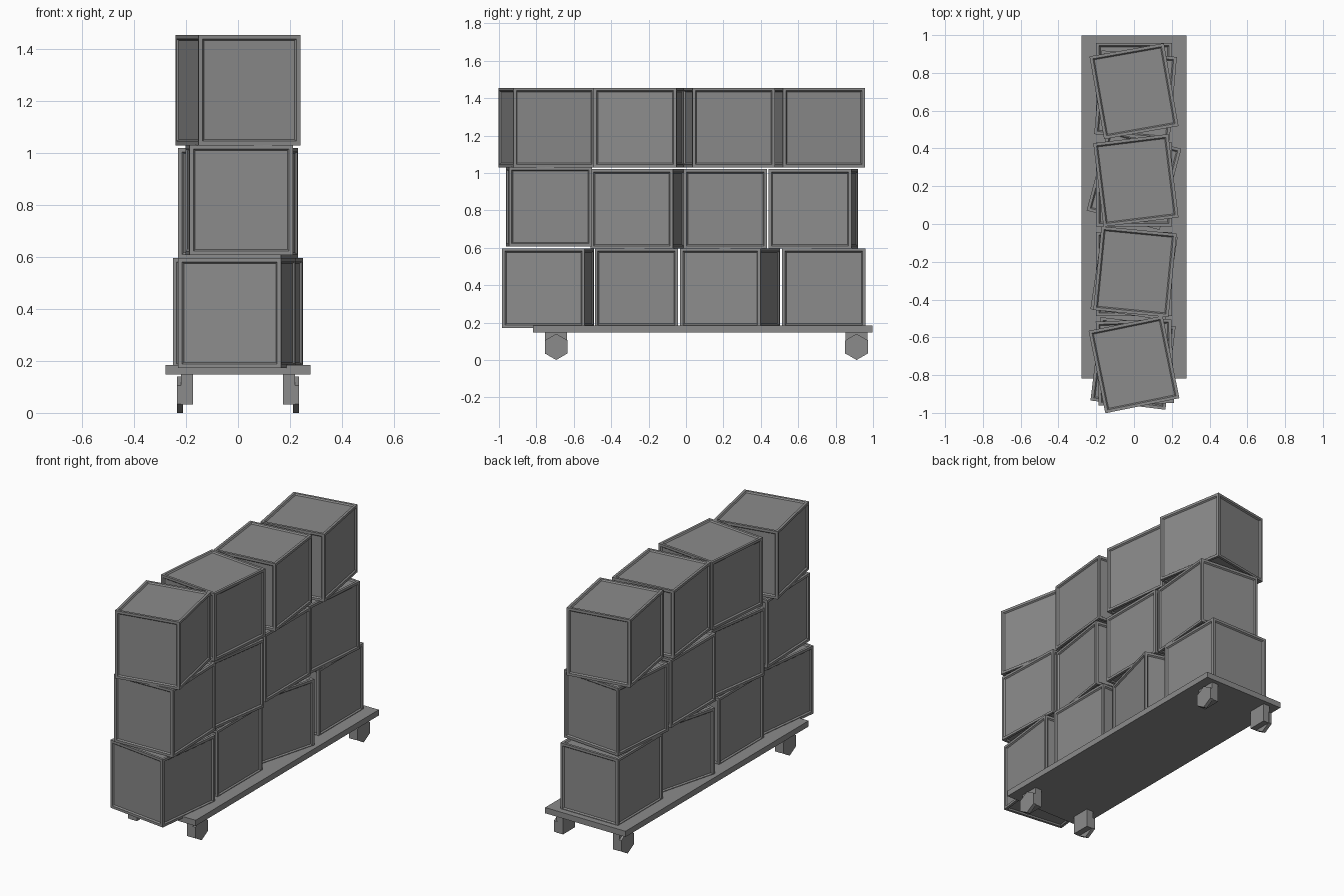
import bpy, bmesh
from math import radians, pi
from mathutils import Matrix, Vector

if "Cube" in bpy.data.objects:
    bpy.data.objects.remove(bpy.data.objects["Cube"])

# Dark grey paint for every part
dark = bpy.data.materials.new("dark_grey")
dark.diffuse_color = (0.26, 0.26, 0.26, 1)
dark.use_nodes = True
dark.node_tree.nodes["Principled BSDF"].inputs["Base Color"].default_value = dark.diffuse_color


def finish(bm, name):
    mesh = bpy.data.meshes.new(name)
    bmesh.ops.recalc_face_normals(bm, faces=bm.faces)
    bm.to_mesh(mesh)
    bm.free()
    mesh.materials.append(dark)
    obj = bpy.data.objects.new(name, mesh)
    bpy.context.collection.objects.link(obj)
    return obj


def cuboid(bm, size, loc=(0, 0, 0)):
    m = Matrix.Translation(loc) @ Matrix.Diagonal((*size, 1))
    bmesh.ops.create_cube(bm, size=1, matrix=m)


# Crate mesh: a cuboid with a recessed panel in every face
def crate_mesh():
    bm = bmesh.new()
    cuboid(bm, (0.40, 0.445, 0.425))
    panels = bm.faces[:]
    bmesh.ops.inset_individual(bm, faces=panels, thickness=0.022, depth=0)
    bmesh.ops.inset_individual(bm, faces=panels, thickness=0.009, depth=-0.008)
    mesh = bpy.data.meshes.new("crate")
    bm.to_mesh(mesh)
    bm.free()
    mesh.materials.append(dark)
    return mesh


# Stacked crates: (x, y, bottom z, turn in degrees)
ROWS = {
    "bottom": [(-0.005, -0.738, 0.172, -7), (0, -0.265, 0.172, 0),
               (0, 0.235, 0.172, -15), (0, 0.737, 0.172, 0)],
    "middle": [(0.005, -0.732, 0.607, 2), (0, -0.26, 0.595, -8.5),
               (0, 0.21, 0.595, 0), (0.008, 0.68, 0.595, -5)],
    "top": [(0, -0.744, 1.03, 11.5), (0.005, -0.253, 1.03, -5.5),
            (0.01, 0.231, 1.03, 7), (0, 0.703, 1.03, 10)],
}
mesh = crate_mesh()
for row, crates in ROWS.items():
    for i, (x, y, z, turn) in enumerate(crates):
        crate = bpy.data.objects.new(f"{row}_crate_{i + 1}", mesh)
        crate.location = (x, y, z + 0.2125)
        crate.rotation_euler.z = radians(turn)
        bpy.context.collection.objects.link(crate)

# Dolly platform
bm = bmesh.new()
cuboid(bm, (0.557, 1.815, 0.036), (0, 0.09, 0.166))
finish(bm, "dolly_platform")

# Casters: inner block with a thin six-sided wheel on the outside
for side, sx in (("left", -1), ("right", 1)):
    for end, y in (("front", -0.694), ("back", 0.912)):
        bm = bmesh.new()
        cuboid(bm, (0.045, 0.118, 0.117), (sx * 0.196, y, 0.0915))
        finish(bm, f"{end}_{side}_caster_block")
        bm = bmesh.new()
        m = (Matrix.Translation((sx * 0.223, y, 0.07))
             @ Matrix.Rotation(pi / 2, 4, 'Y'))
        bmesh.ops.create_cone(bm, cap_ends=True, segments=6, radius1=0.07,
                              radius2=0.07, depth=0.022, matrix=m)
        # Turn the hexagon so that a corner touches the floor
        low = min(v.co.z for v in bm.verts)
        if low > 0.005:
            bmesh.ops.rotate(bm, verts=bm.verts[:], cent=Vector((0, y, 0.07)),
                             matrix=Matrix.Rotation(pi / 6, 3, 'X'))
        finish(bm, f"{end}_{side}_wheel")
